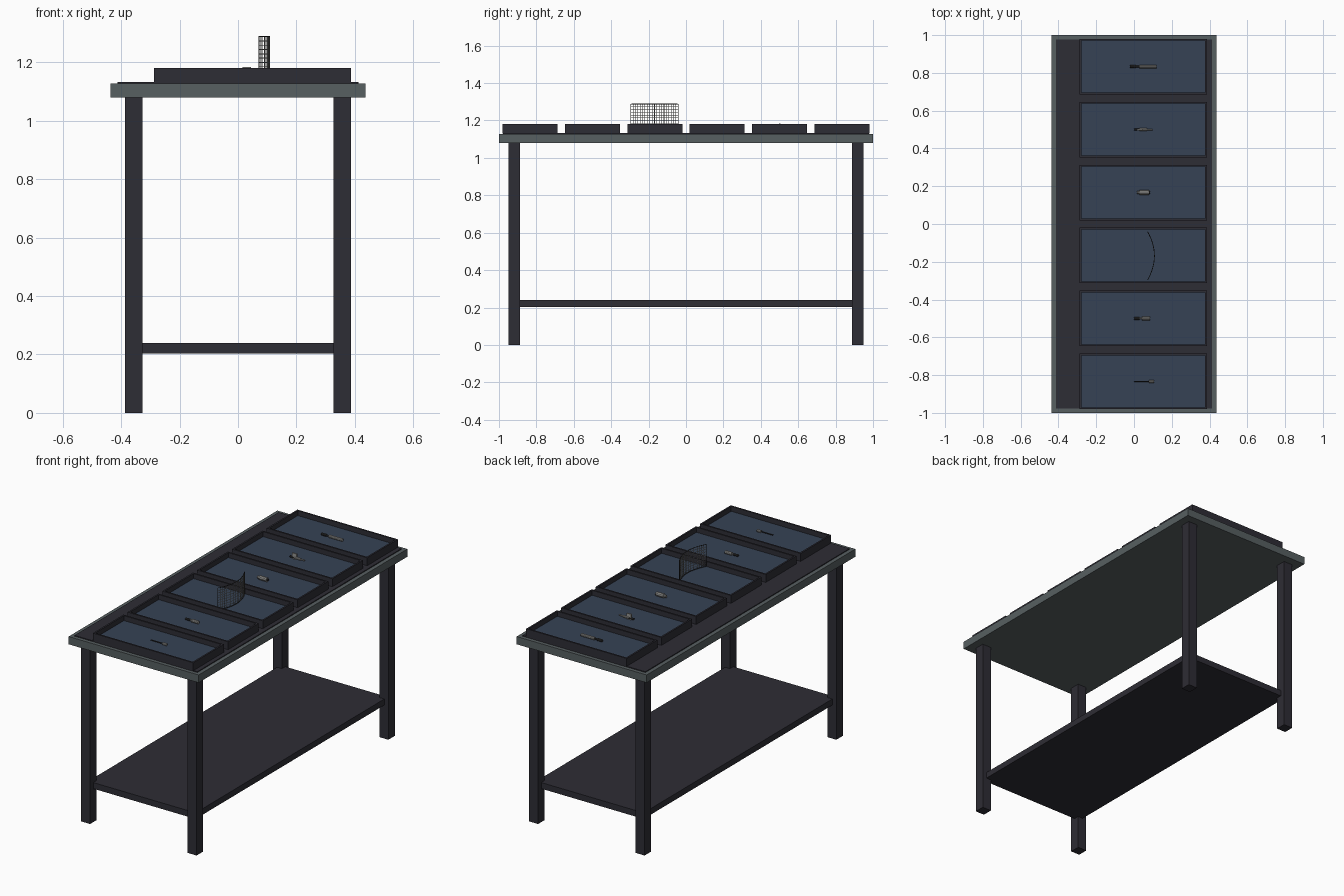
import bpy
import bmesh
import math
from mathutils import Matrix, Vector

cube = bpy.data.objects.get("Cube")
if cube:
    bpy.data.objects.remove(cube)


def material(name, rgb):
    m = bpy.data.materials.new(name)
    m.use_nodes = True
    m.diffuse_color = (*rgb, 1)
    m.node_tree.nodes["Principled BSDF"].inputs["Base Color"].default_value = (*rgb, 1)
    return m


DARK = material("charcoal", (0.027, 0.026, 0.035))
RIM = material("slate_grey", (0.095, 0.115, 0.12))
BLUE = material("navy_felt", (0.037, 0.055, 0.09))
STEEL = material("steel", (0.3, 0.3, 0.29))
BLACK = material("dark_metal", (0.03, 0.03, 0.03))


def finish(bm, name, mats):
    mesh = bpy.data.meshes.new(name)
    bm.to_mesh(mesh)
    bm.free()
    for m in mats:
        mesh.materials.append(m)
    obj = bpy.data.objects.new(name, mesh)
    bpy.context.collection.objects.link(obj)
    return obj


def cuboid(bm, lo, hi):
    lo, hi = Vector(lo), Vector(hi)
    mat = Matrix.Translation((lo + hi) / 2) @ Matrix.Diagonal((*(hi - lo), 1))
    bmesh.ops.create_cube(bm, size=1, matrix=mat)


def box(name, lo, hi, mat):
    bm = bmesh.new()
    cuboid(bm, lo, hi)
    return finish(bm, name, [mat])


# Table: top, dark mat, lower shelf and legs
box("table_top", (-0.436, -1, 1.08), (0.436, 1, 1.127), RIM)
box("table_mat", (-0.412, -0.978, 1.12), (0.412, 0.978, 1.132), DARK)
box("lower_shelf", (-0.36, -0.92, 0.203), (0.36, 0.92, 0.24), DARK)
for sx, side in ((-1, "right"), (1, "left")):
    for sy, end in ((-1, "front"), (1, "back")):
        x, y = sx * 0.357, sy * 0.919
        box(f"{end}_{side}_leg", (x - 0.03, y - 0.031, 0),
            (x + 0.03, y + 0.031, 1.08), DARK)


# Open trays with a felt floor
def tray(name, y):
    bm = bmesh.new()
    cuboid(bm, (-0.288, y - 0.147, 1.13), (0.386, y + 0.147, 1.18))
    top = max(bm.faces, key=lambda f: f.calc_center_median().z)
    bmesh.ops.inset_region(bm, faces=[top], thickness=0.014)
    floor = bmesh.ops.extrude_face_region(bm, geom=[top])["geom"]
    bmesh.ops.translate(bm, verts=[v for v in floor if isinstance(v, bmesh.types.BMVert)],
                        vec=(0, 0, -0.03))
    if top.is_valid:
        bmesh.ops.delete(bm, geom=[top], context="FACES_ONLY")
    for f in floor:
        if isinstance(f, bmesh.types.BMFace):
            f.material_index = 1
    bmesh.ops.recalc_face_normals(bm, faces=bm.faces)
    finish(bm, name, [DARK, BLUE])


centres = [(i - 2.5) / 3 for i in range(6)]
for i, y in enumerate(centres):
    tray(f"tray_{i + 1}", y)


# Small tools: turned sections along x as (start, end, radius, dark)
def tool(name, y, sections):
    bm = bmesh.new()
    z = 1.151 + max(s[2] for s in sections)
    for x0, x1, r, dark in sections:
        old = set(bm.faces)
        place = Matrix.Translation(((x0 + x1) / 2, y, z)) @ Matrix.Rotation(math.pi / 2, 4, "Y")
        bmesh.ops.create_cone(bm, cap_ends=True, segments=10, radius1=r, radius2=r,
                              depth=x1 - x0, matrix=place)
        for f in set(bm.faces) - old:
            f.material_index = dark
    finish(bm, name, [STEEL, BLACK])


tool("thin_probe", centres[0], [(0, 0.085, 0.003, 1), (0.08, 0.105, 0.008, 0)])
tool("short_driver", centres[1], [(0, 0.03, 0.007, 1), (0.03, 0.042, 0.004, 0),
                                  (0.042, 0.085, 0.01, 0)])
tool("stubby_cell", centres[3], [(0.015, 0.03, 0.008, 0), (0.03, 0.08, 0.013, 0),
                                 (0.08, 0.086, 0.007, 1)])
tool("slim_driver", centres[4], [(0, 0.03, 0.006, 1), (0.02, 0.098, 0.004, 0),
                                 (0.03, 0.07, 0.007, 0)])
tool("long_handle", centres[5], [(-0.022, 0.01, 0.008, 1), (0.01, 0.04, 0.005, 1),
                                 (0.03, 0.118, 0.009, 0)])
box("driver_knob", (0.015, centres[4] - 0.004, 1.15), (0.045, centres[4] + 0.004, 1.184), STEEL)


# Curved wire screen in the third tray
def arc(t):
    return 0.108 - 0.036 * (2 * t - 1) ** 2, -0.296 + 0.255 * t


BOTTOM, TOP, COLS, ROWS = 1.155, 1.288, 20, 9
bm = bmesh.new()
grid = [[bm.verts.new((*arc(c / COLS), BOTTOM + (TOP - BOTTOM) * r / ROWS))
         for c in range(COLS + 1)] for r in range(ROWS + 1)]
for r in range(ROWS):
    for c in range(COLS):
        bm.faces.new((grid[r][c], grid[r][c + 1], grid[r + 1][c + 1], grid[r + 1][c]))
screen = finish(bm, "wire_screen", [STEEL])
wire = screen.modifiers.new("wires", "WIREFRAME")
wire.thickness = 0.003

# Dark frame around the screen
points = [(*arc(c / COLS), TOP) for c in range(COLS + 1)]
points += [(*arc(1 - c / COLS), BOTTOM) for c in range(COLS + 1)]
curve = bpy.data.curves.new("screen_frame", "CURVE")
curve.dimensions = "3D"
curve.bevel_depth = 0.002
curve.bevel_resolution = 1
spline = curve.splines.new("POLY")
spline.points.add(len(points) - 1)
for p, co in zip(spline.points, points):
    p.co = (*co, 1)
spline.use_cyclic_u = True
curve.materials.append(BLACK)
bpy.context.collection.objects.link(bpy.data.objects.new("screen_frame", curve))
